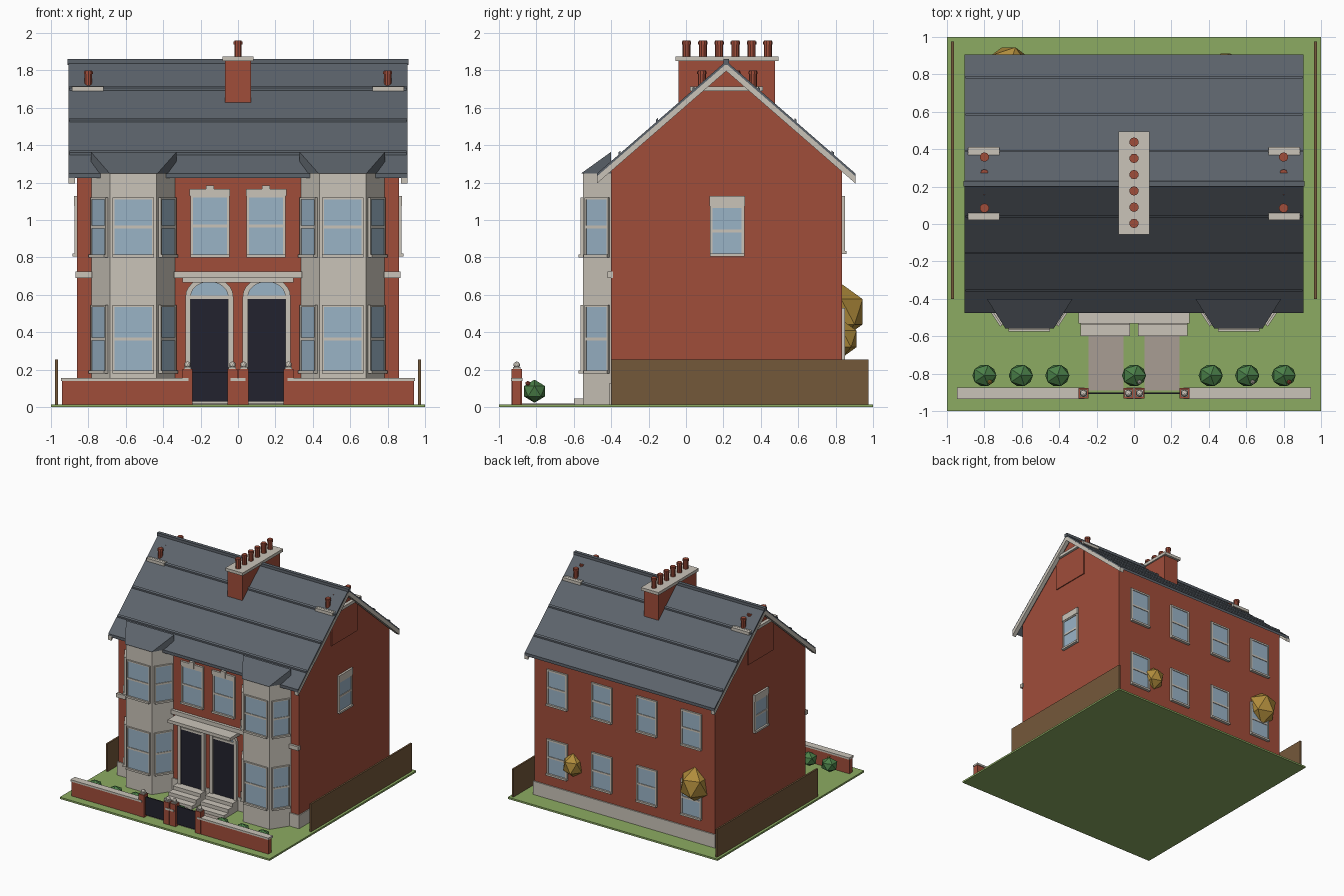
import bpy, bmesh
from math import sin, cos, pi, radians
from mathutils import Matrix, Vector

cube = bpy.data.objects.get("Cube")
if cube:
    bpy.data.objects.remove(cube, do_unlink=True)


def material(name, hex_code):
    rgb = [int(hex_code[i:i + 2], 16) / 255 for i in (0, 2, 4)]
    lin = [c / 12.92 if c < 0.04 else ((c + 0.055) / 1.055) ** 2.4 for c in rgb] + [1]
    m = bpy.data.materials.new(name)
    m.use_nodes = True
    m.diffuse_color = lin
    m.node_tree.nodes["Principled BSDF"].inputs["Base Color"].default_value = lin
    return m


BRICK = material("brick", "A04D3A")
SLATE = material("slate", "5C636B")
STONE = material("stone", "CAC4B9")
GLASS = material("glass", "9AB3C6")
DARK = material("dark_paint", "22222E")
GRASS = material("grass", "8CAB62")
LEAF = material("hedge_green", "4B8048")
TIMBER = material("timber", "74583A")
PATH = material("paving", "A99D94")
GOLD = material("autumn_gold", "B08C3C")


def finish(name, bm, mats, matrix=None):
    bmesh.ops.recalc_face_normals(bm, faces=bm.faces)
    mesh = bpy.data.meshes.new(name)
    bm.to_mesh(mesh)
    bm.free()
    for m in mats:
        mesh.materials.append(m)
    ob = bpy.data.objects.new(name, mesh)
    if matrix:
        ob.matrix_world = matrix
    bpy.context.collection.objects.link(ob)
    return ob


def boxes(name, items, matrix=None):
    """One object from boxes given as (material, x0, x1, y0, y1, z0, z1)."""
    bm, mats = bmesh.new(), []
    for mat, x0, x1, y0, y1, z0, z1 in items:
        if mat not in mats:
            mats.append(mat)
        place = Matrix.Translation(((x0 + x1) / 2, (y0 + y1) / 2, (z0 + z1) / 2))
        size = Matrix.Diagonal((abs(x1 - x0), abs(y1 - y0), z1 - z0, 1))
        made = bmesh.ops.create_cube(bm, size=1, matrix=place @ size)
        for f in {f for v in made["verts"] for f in v.link_faces}:
            f.material_index = mats.index(mat)
    return finish(name, bm, mats, matrix)


def box(name, mat, *b):
    return boxes(name, [(mat, *b)])


def prism(name, mat, pts, axis, lo, hi):
    """Extrude a 2D outline along one axis (0 x, 1 y, 2 z)."""
    def point(p):
        v = list(p)
        v.insert(axis, lo)
        return v
    bm = bmesh.new()
    face = bm.faces.new([bm.verts.new(point(p)) for p in pts])
    ext = bmesh.ops.extrude_face_region(bm, geom=[face])
    step = Vector((0, 0, 0))
    step[axis] = hi - lo
    bmesh.ops.translate(bm, vec=step, verts=[g for g in ext["geom"] if isinstance(g, bmesh.types.BMVert)])
    return finish(name, bm, [mat])


def ball(name, mat, pos, scale, sub=1):
    bm = bmesh.new()
    bmesh.ops.create_icosphere(bm, subdivisions=sub, radius=1,
                               matrix=Matrix.Translation(pos) @ Matrix.Diagonal((*scale, 1)))
    return finish(name, bm, [mat])


def pot(name, x, y, z0, z1):
    bm = bmesh.new()
    for r, a, b in ((0.021, z0, z1), (0.025, z1 - 0.02, z1 - 0.006)):
        bmesh.ops.create_cone(bm, cap_ends=True, segments=10, radius1=r, radius2=r, depth=b - a,
                              matrix=Matrix.Translation((x, y, (a + b) / 2)))
    return finish(name, bm, [BRICK])


def window(name, x, y, z0, z1, w, angle, lintel=0.0, key=False, t=0.015):
    """Sash window; local -y points out of the wall."""
    h, mid = w / 2, (z0 + z1) / 2
    parts = [(GLASS, -h, h, -0.008, 0.005, z0, z1),
             (STONE, -h - t, -h, -0.014, 0.005, z0, z1), (STONE, h, h + t, -0.014, 0.005, z0, z1),
             (STONE, -h - t, h + t, -0.014, 0.005, z1, z1 + t),
             (STONE, -h, h, -0.013, 0.005, mid - 0.008, mid + 0.008),
             (STONE, -h - t, h + t, -0.024, 0.005, z0 - 0.016, z0)]
    if lintel:
        parts.append((STONE, -h - 0.018, h + 0.018, -0.018, 0.005, z1 + 0.01, z1 + lintel))
    if key:
        parts.append((STONE, -0.022, 0.022, -0.022, 0.005, z1 + 0.01, z1 + lintel + 0.02))
    boxes(name, parts, Matrix.Translation((x, y, 0)) @ Matrix.Rotation(radians(angle), 4, "Z"))


# Ground, side fences and house shell
MID, EAVE, TOP, SLOPE = 0.215, 1.25, 1.85, 0.87
G = 0.015
box("lawn", GRASS, -1, 1, -1, 1, 0, G)
prism("house_walls", BRICK, [(-0.4, G), (0.835, G), (0.835, 1.28), (MID, 1.815), (-0.4, 1.28)], 0, -0.86, 0.86)
box("plinth", STONE, -0.868, 0.868, -0.408, 0.845, G, 0.13)


# Roof, barge boards, slate courses and ridge
def chevron(drop, thick, reach=0.69):
    a, b = TOP - drop, TOP - drop - thick
    e = SLOPE * reach
    return [(MID - reach, a - e), (MID, a), (MID + reach, a - e),
            (MID + reach, b - e), (MID, b), (MID - reach, b - e)]


prism("roof", SLATE, chevron(0, 0.025), 0, -0.905, 0.905)
for side in (-1, 1):
    box("side_fence", TIMBER, side * 0.963, side * 0.978, -0.4, 0.975, G, 0.255)
    prism("barge_board", STONE, chevron(0.015, 0.038), 0, side * 0.872, side * 0.907)
    for d in (0.175, 0.37, 0.57):
        y, z = MID + side * d, TOP - SLOPE * d
        k = side * 0.006
        prism("slate_course", SLATE, [(y - k, z + 0.005), (y - k, z + 0.018), (y + k, z + 0.008), (y + k, z - 0.005)],
              0, -0.9, 0.9)
box("ridge", SLATE, -0.912, 0.912, MID - 0.015, MID + 0.015, 1.83, 1.86)

# Central chimney and gable chimneys
boxes("central_chimney", [(BRICK, -0.07, 0.07, -0.04, 0.475, 1.55, 1.85),
                          (STONE, -0.083, 0.083, -0.055, 0.495, 1.85, 1.875)])
for i in range(6):
    pot("central_pot", 0, 0.003 + i * 0.087, 1.87, 1.96)
for s in (-1, 1):
    boxes("gable_chimney", [(BRICK, s * 0.74, s * 0.868, 0.04, 0.39, 1.42, 1.69),
                            (STONE, s * 0.72, s * 0.888, 0.022, 0.412, 1.69, 1.715)])
    for i in range(4):
        pot("gable_pot", s * 0.8, 0.085 + i * 0.091, 1.7, 1.8)

# Two-storey bays with lean-to roofs
for s in (-1, 1):
    prism("bay", STONE, [(s * 0.79, -0.39), (s * 0.685, -0.55), (s * 0.435, -0.55), (s * 0.33, -0.39)], 2, G, 1.25)
    bm = bmesh.new()
    for x, y, z in ((0.787, -0.4, 1.25), (0.687, -0.56, 1.25), (0.43, -0.56, 1.25), (0.328, -0.4, 1.25),
                    (0.787, -0.4, 1.365), (0.328, -0.4, 1.365)):
        bm.verts.new((s * x, y, z))
    bmesh.ops.convex_hull(bm, input=bm.verts)
    finish("bay_roof", bm, [SLATE])
    for z0, z1 in ((0.195, 0.535), (0.815, 1.11)):
        window("bay_front_window", s * 0.56, -0.55, z0, z1, 0.2, 0, t=0.01)
        for side in (-1, 1):
            window("bay_side_window", s * 0.56 + side * 0.177, -0.472, z0, z1, 0.13, side * 56.7, t=0.01)
    box("string_course_end", STONE, s * 0.78, s * 0.868, -0.42, -0.39, 0.69, 0.725)

# Paired entrance: doors, arches, steps, windows above
for s in (-1, 1):
    c = s * 0.153
    box("front_door", DARK, c - 0.103, c + 0.103, -0.412, -0.39, 0.1, 0.58)
    arc = [(cos(pi * i / 12), sin(pi * i / 12)) for i in range(13)]
    prism("fanlight", GLASS, [(c + 0.1 * a, 0.595 + 0.08 * b) for a, b in arc], 1, -0.41, -0.39)
    outer = [(c + 0.128 * a, 0.59 + 0.105 * b) for a, b in arc]
    inner = [(c + 0.1 * a, 0.59 + 0.08 * b) for a, b in reversed(arc)]
    prism("door_surround", STONE, [(c + 0.128, G)] + outer + [(c - 0.128, G), (c - 0.1, G)] + inner + [(c + 0.1, G)],
          1, -0.425, -0.39)
    box("door_transom", STONE, c - 0.103, c + 0.103, -0.418, -0.39, 0.578, 0.596)
    boxes("door_steps", [(STONE, c - 0.132, c + 0.132, -0.39 - d, -0.39, G, z)
                         for d, z in ((0.21, 0.045), (0.15, 0.075), (0.09, 0.105))])
    window("upper_window", s * 0.15, -0.4, 0.815, 1.12, 0.18, 0, 0.045, True)
    box("path", PATH, s * 0.055, s * 0.243, -0.89, -0.58, 0.01, 0.02)
box("string_course", STONE, -0.343, 0.343, -0.425, -0.39, 0.69, 0.725)
box("door_canopy", STONE, -0.298, 0.298, -0.532, -0.39, 0.665, 0.692)

# Rear and gable windows
for s in (-1, 1):
    window("gable_window", s * 0.86, 0.22, 0.82, 1.065, 0.155, s * 90, 0.065)
    for x in (0.215, 0.64):
        for z in (0.235, 0.835):
            window("rear_window", s * x, 0.835, z, z + 0.28, 0.165, 180)

# Front garden wall, posts and gates
WY = -0.905
for name, x0, x1 in (("wall_right", -0.94, -0.27), ("wall_left", 0.27, 0.94), ("wall_middle", -0.035, 0.035)):
    boxes(name, [(BRICK, x0, x1, WY - 0.024, WY + 0.022, G, 0.14),
                 (STONE, x0 - 0.005, x1 + 0.005, WY - 0.03, WY + 0.03, 0.14, 0.156)])
for s in (-1, 1):
    box("gate", DARK, s * 0.055, s * 0.245, WY - 0.005, WY + 0.005, 0.03, 0.185)
    for x in (0.03, 0.27):
        boxes("gate_post", [(BRICK, s * x - 0.026, s * x + 0.026, WY - 0.027, WY + 0.027, G, 0.205),
                            (STONE, s * x - 0.02, s * x + 0.02, WY - 0.02, WY + 0.02, 0.205, 0.214)])
        ball("post_finial", STONE, (s * x, WY, 0.226), (0.018,) * 3, 2)

# Planting
for x in (-0.8, -0.605, -0.41, 0, 0.41, 0.605, 0.8):
    ball("shrub", LEAF, (x, -0.81, 0.085), (0.072, 0.066, 0.062))
for x, mat in ((-0.77, GOLD), (0.03, STONE), (0.635, STONE), (0.83, BRICK)):
    ball("flower", mat, (x, -0.845, 0.127), (0.014,) * 3)
ball("large_bush", GOLD, (-0.67, 0.83, 0.51), (0.13, 0.135, 0.15))
ball("small_bush", GOLD, (0.49, 0.835, 0.365), (0.09, 0.09, 0.1))
